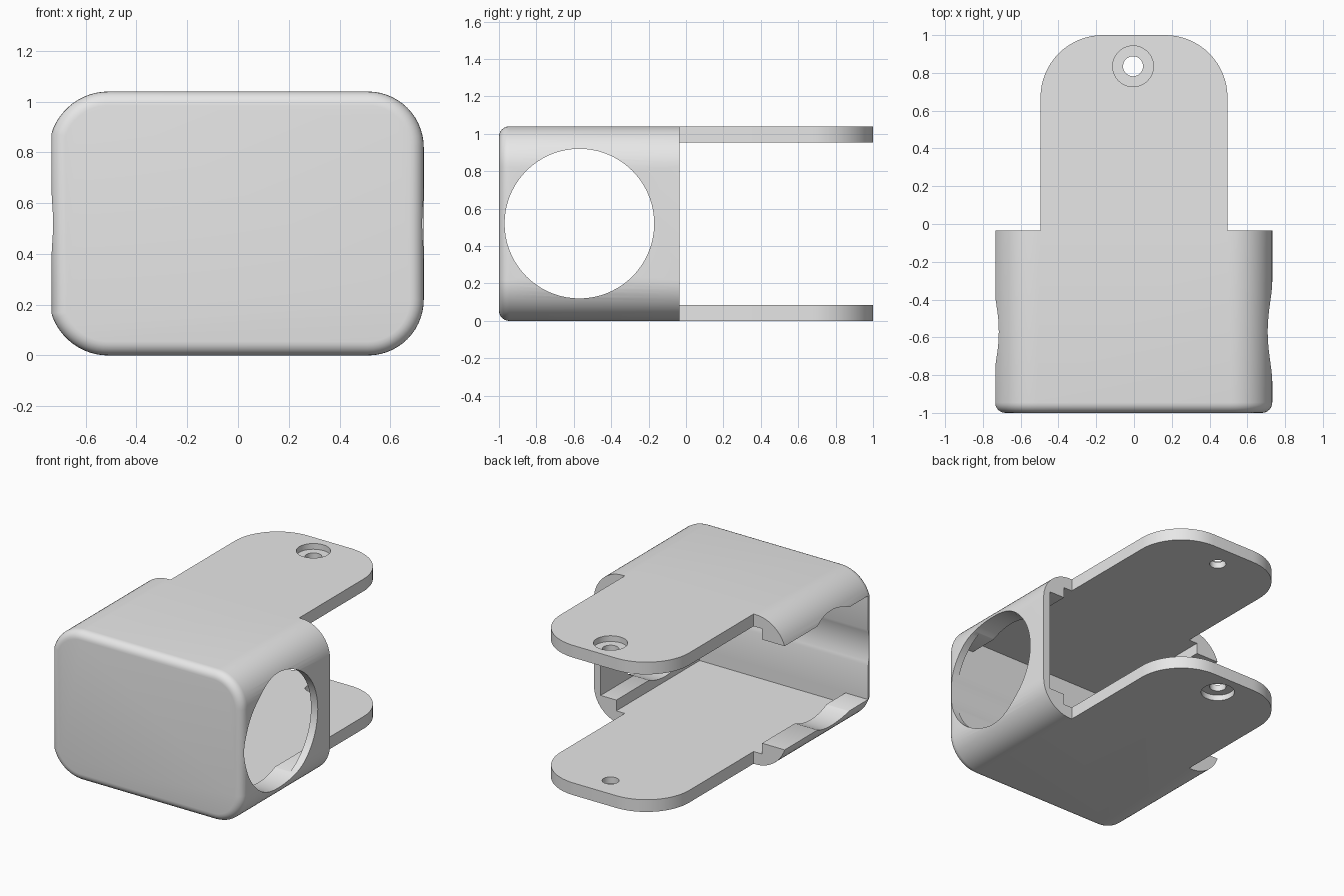
import bpy, bmesh, math
from mathutils import Vector

if "Cube" in bpy.data.objects:
    bpy.data.objects.remove(bpy.data.objects["Cube"])

H = 1.04          # total height
MID = H / 2


def prism(name, pts, to3d, a, b, front_bevel=0.0):
    """Extrude a 2D outline from a to b; to3d maps (u, v, depth) to a point."""
    bm = bmesh.new()
    lo = [bm.verts.new(to3d(u, v, a)) for u, v in pts]
    hi = [bm.verts.new(to3d(u, v, b)) for u, v in pts]
    n = len(pts)
    cap = bm.faces.new(lo)
    bm.faces.new(hi[::-1])
    for i in range(n):
        j = (i + 1) % n
        bm.faces.new((lo[j], lo[i], hi[i], hi[j]))
    bmesh.ops.recalc_face_normals(bm, faces=bm.faces[:])
    if front_bevel:
        bmesh.ops.bevel(bm, geom=list(cap.edges), offset=front_bevel, segments=6,
                        profile=0.5, affect='EDGES', clamp_overlap=False)
    me = bpy.data.meshes.new(name)
    bm.to_mesh(me)
    bm.free()
    ob = bpy.data.objects.new(name, me)
    bpy.context.collection.objects.link(ob)
    return ob


def arc(cx, cy, r, a0, a1, n):
    return [(cx + r * math.cos(math.radians(a0 + (a1 - a0) * i / n)),
             cy + r * math.sin(math.radians(a0 + (a1 - a0) * i / n))) for i in range(n + 1)]


def circle(cx, cy, r, n):
    return arc(cx, cy, r, 0, 360, n)[:-1]


along_y = lambda u, v, d: Vector((u, d, v))
along_x = lambda u, v, d: Vector((d, u, v))
along_z = lambda u, v, d: Vector((u, v, d))

# Full-length block: rounded on the right, corners cut short on the left
cut = 17.5
right = arc(0.512, 0.22, 0.22, -90, 0, 14) + arc(0.512, H - 0.22, 0.22, 0, 90, 14)
left = (arc(-0.511, H - 0.235, 0.235, 90, 180 - cut, 12)
        + arc(-0.511, 0.235, 0.235, 180 + cut, 270, 12))
housing = prism("housing", right + left, along_y, -1.0, 1.0, front_bevel=0.055)

cutters = []

# Space left of and right of the tongues, with the rounded tip
for s in (-1, 1):
    tip = [(0.495, -0.035), (1.2, -0.035), (1.2, 1.2), (0.165, 1.2)]
    tip += arc(0.165, 0.67, 0.33, 90, 0, 16)
    cutters.append(prism("side_cutter", [(s * x, y) for x, y in tip], along_z, -0.2, 1.3))

# Stepped interior, open at the back and on the left
z0, z1, z2, z3 = 0.085, 0.16, H - 0.16, H - 0.085
inner = [(-0.56, z0), (0.56, z0), (0.56, z1), (0.68, z1), (0.68, z2), (0.56, z2),
         (0.56, z3), (-0.56, z3), (-0.56, z2), (-1.2, z2), (-1.2, z1), (-0.56, z1)]
cutters.append(prism("interior_cutter", inner, along_y, -0.95, 1.3))

# Large round bore from side to side
cutters.append(prism("bore_cutter", circle(-0.57, MID, 0.4, 72), along_x, -1.3, 1.3))

# Screw hole and countersunk seats in both tongues
hole = (-0.005, 0.835)
cutters.append(prism("screw_cutter", circle(*hole, 0.053, 32), along_z, -0.3, 1.4))
for a, b in ((-0.1, 0.04), (H - 0.04, H + 0.1)):
    cutters.append(prism("seat_cutter", circle(*hole, 0.108, 40), along_z, a, b))

bpy.context.view_layer.objects.active = housing
housing.select_set(True)
for c in cutters:
    c.hide_render = True
    m = housing.modifiers.new("cut", 'BOOLEAN')
    m.operation = 'DIFFERENCE'
    m.solver = 'EXACT'
    m.object = c
    bpy.ops.object.modifier_apply(modifier=m.name)
for c in cutters:
    bpy.data.objects.remove(c, do_unlink=True)

# Single grey colour
grey = bpy.data.materials.new("plain grey")
grey.diffuse_color = (0.8, 0.8, 0.8, 1)
grey.use_nodes = True
grey.node_tree.nodes["Principled BSDF"].inputs["Base Color"].default_value = grey.diffuse_color
housing.data.materials.clear()
housing.data.materials.append(grey)
bpy.ops.object.shade_smooth_by_angle(angle=math.radians(30))
